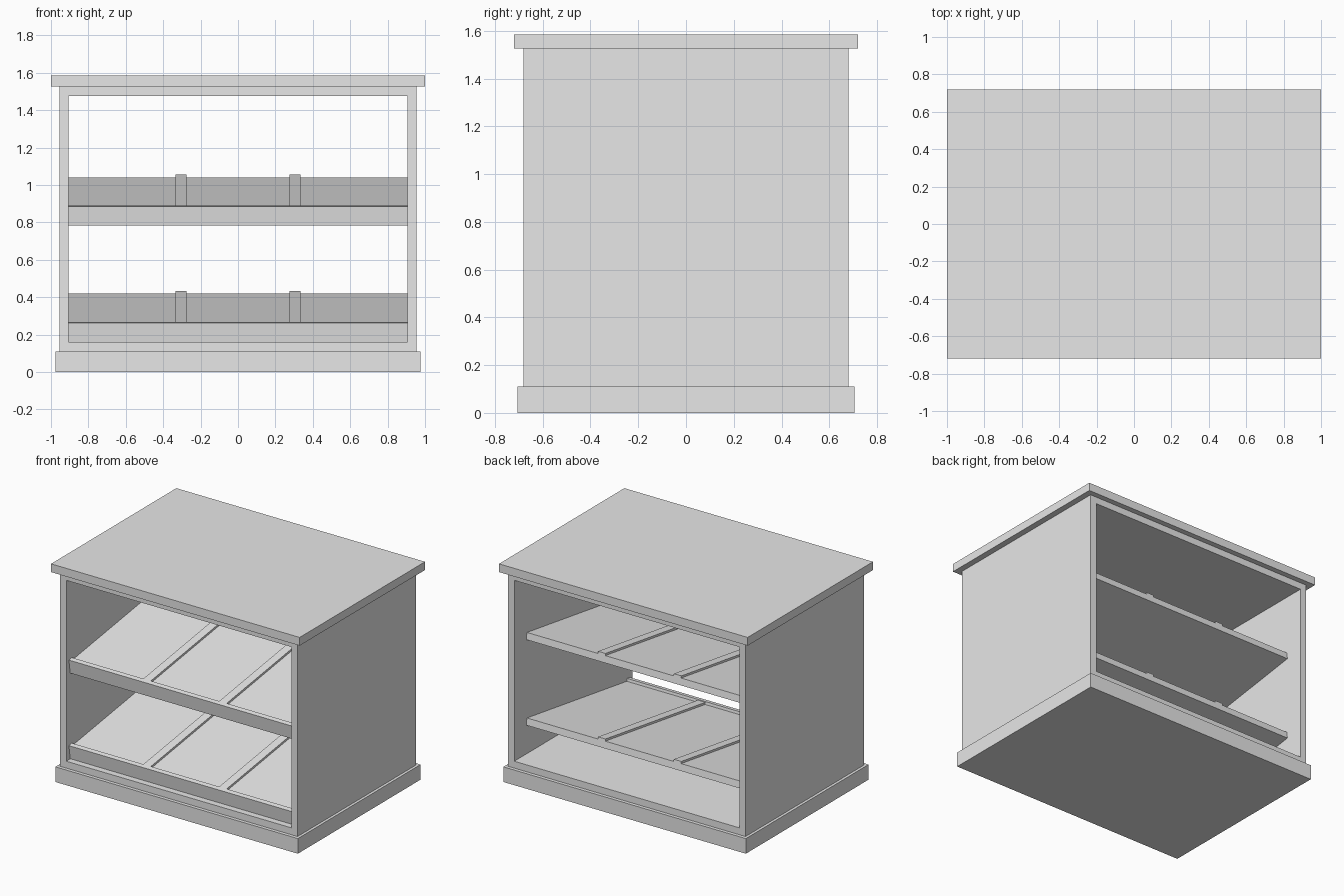
import bpy
import bmesh
import math
from mathutils import Matrix

cube = bpy.data.objects.get("Cube")
if cube:
    bpy.data.objects.remove(cube, do_unlink=True)

grey = bpy.data.materials.new("light_grey")
grey.use_nodes = True
grey.diffuse_color = (0.8, 0.8, 0.8, 1)
grey.node_tree.nodes["Principled BSDF"].inputs["Base Color"].default_value = (0.8, 0.8, 0.8, 1)


def add_object(name, bm, matrix=None):
    bmesh.ops.recalc_face_normals(bm, faces=bm.faces)
    mesh = bpy.data.meshes.new(name)
    bm.to_mesh(mesh)
    bm.free()
    mesh.materials.append(grey)
    obj = bpy.data.objects.new(name, mesh)
    if matrix:
        obj.matrix_world = matrix
    bpy.context.collection.objects.link(obj)
    return obj


def add_box(name, x, y, z, matrix=None):
    """Box from (low, high) pairs, optionally placed by a matrix."""
    bm = bmesh.new()
    bmesh.ops.create_cube(bm, size=1)
    for v in bm.verts:
        v.co = [pair[0] if c < 0 else pair[1] for c, pair in zip(v.co, (x, y, z))]
    return add_object(name, bm, matrix)


def add_carcass(name, outer, inner, depth):
    """Rectangular tube open at front and back; rectangles are (half width, low, high)."""
    bm = bmesh.new()
    loops = []
    for half, low, high in (outer, inner):
        corners = ((-half, low), (half, low), (half, high), (-half, high))
        for y in (-depth, depth):
            loops.append([bm.verts.new((x, y, z)) for x, z in corners])
    of, ob, nf, nb = loops
    for a, b in ((of, ob), (nf, nb), (of, nf), (ob, nb)):
        for i in range(4):
            j = (i + 1) % 4
            bm.faces.new((a[i], a[j], b[j], b[i]))
    return add_object(name, bm)


# Cabinet body, plinth and worktop
add_carcass("cabinet_body", (0.955, 0.11, 1.525), (0.905, 0.16, 1.475), 0.68)
add_box("plinth", (-0.975, 0.975), (-0.705, 0.705), (0, 0.11))
add_box("worktop", (-1, 1), (-0.72, 0.72), (1.525, 1.585))

# Sloping shelves, each with a front lip and two divider strips
slope = Matrix.Rotation(math.radians(8.5), 4, "X")
for level, height in (("lower", 0.262), ("upper", 0.884)):
    place = Matrix.Translation((0, -0.65, height)) @ slope
    add_box(level + "_shelf", (-0.905, 0.905), (0.035, 1.195), (-0.07, -0.02), place)
    add_box(level + "_shelf_lip", (-0.905, 0.905), (0, 0.035), (-0.102, 0), place)
    for side, x in (("right", -0.305), ("left", 0.305)):
        add_box(f"{level}_{side}_divider", (x - 0.03, x + 0.03), (0.035, 1.195), (-0.02, -0.005), place)
